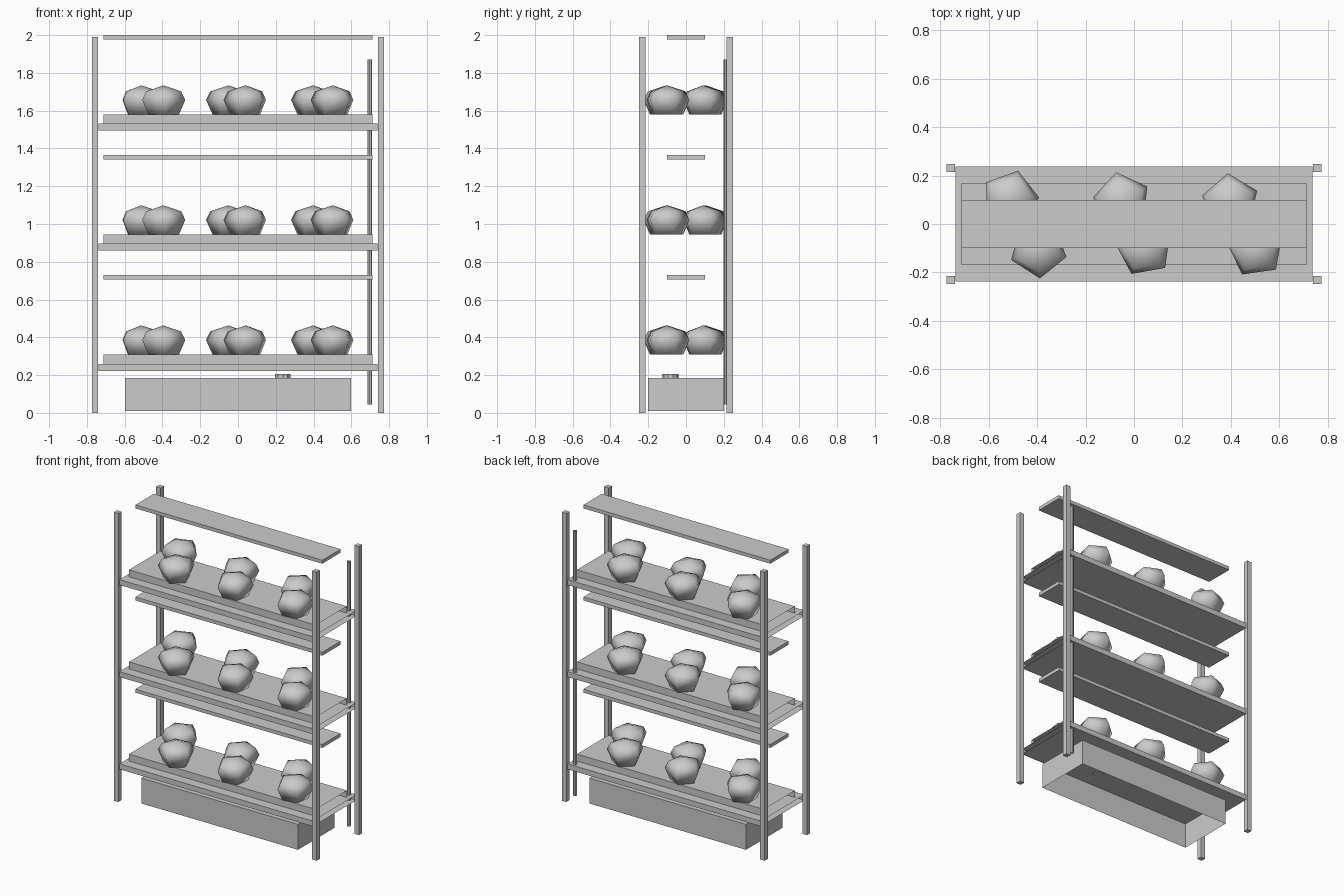
import bpy, bmesh, math
from mathutils import Vector

if "Cube" in bpy.data.objects:
    bpy.data.objects.remove(bpy.data.objects["Cube"])

grey = bpy.data.materials.new("light_grey")
grey.diffuse_color = (0.6, 0.6, 0.6, 1)
grey.use_nodes = True
grey.node_tree.nodes["Principled BSDF"].inputs["Base Color"].default_value = grey.diffuse_color


def finish(bm, name, smooth=False):
    mesh = bpy.data.meshes.new(name)
    bm.to_mesh(mesh)
    bm.free()
    mesh.materials.append(grey)
    if smooth:
        for p in mesh.polygons:
            p.use_smooth = True
    obj = bpy.data.objects.new(name, mesh)
    bpy.context.collection.objects.link(obj)
    return obj


def box(name, x, y, z, open_sides=()):
    """Box from (min, max) ranges, leaving out faces that look along open_sides."""
    bm = bmesh.new()
    bmesh.ops.create_cube(bm, size=1)
    bm.normal_update()
    drop = [f for f in bm.faces
            if any(f.normal.dot(Vector(d)) > 0.9 for d in open_sides)]
    bmesh.ops.delete(bm, geom=drop, context='FACES')
    for v in bm.verts:
        v.co = [lo + (c + 0.5) * (hi - lo) for c, (lo, hi) in zip(v.co, (x, y, z))]
    return finish(bm, name)


def cylinder(name, x, y, z0, z1, r, sides, caps):
    bm = bmesh.new()
    bmesh.ops.create_cone(bm, cap_ends=caps, segments=sides,
                          radius1=r, radius2=r, depth=z1 - z0)
    bmesh.ops.translate(bm, verts=bm.verts, vec=(x, y, (z0 + z1) / 2))
    return finish(bm, name)


def plant(name, x, y, z, phase):
    """Five-sided rounded clump with a flat base."""
    bm = bmesh.new()
    rings = []
    for r, h in ((0.085, 0.0), (0.12, 0.078), (0.097, 0.123)):
        ring = []
        for i in range(5):
            a = math.radians(phase + 72 * i)
            ring.append(bm.verts.new((x + r * math.cos(a), y + r * math.sin(a), z + h)))
        rings.append(ring)
    tip = bm.verts.new((x, y, z + 0.155))
    bm.faces.new(rings[0][::-1])
    for i in range(5):
        j = (i + 1) % 5
        for lo, hi in zip(rings, rings[1:]):
            bm.faces.new((lo[i], lo[j], hi[j], hi[i]))
        bm.faces.new((rings[-1][i], rings[-1][j], tip))
    return finish(bm, name, smooth=True)


# Corner posts
for sx in (-1, 1):
    for sy in (-1, 1):
        cx, cy = sx * 0.757, sy * 0.231
        box("corner_post", (cx - 0.017, cx + 0.017), (cy - 0.017, cy + 0.017), (0, 1.99))

# Three tiers: shelf, growing tray, lamp panel and six plants
ENDS = ((1, 0, 0), (-1, 0, 0))
PLANTS = ((-0.395, -0.105, 57), (0.042, -0.098, 28), (0.503, -0.102, 26),
          (-0.512, 0.105, 2), (-0.05, 0.096, 29), (0.398, 0.09, 23))
for base in (0.223, 0.859, 1.494):
    box("shelf", (-0.738, 0.738), (-0.238, 0.238), (base, base + 0.037), ENDS)
    box("growing_tray", (-0.713, 0.713), (-0.17, 0.17),
        (base + 0.037, base + 0.085), ENDS)
    box("lamp_panel", (-0.713, 0.713), (-0.1, 0.1), (base + 0.482, base + 0.506))
    for px, py, phase in PLANTS:
        plant("plant", px, py, base + 0.085, phase)

# Water tank, open underneath, with its pump on top
box("water_tank", (-0.598, 0.598), (-0.2, 0.2), (0.01, 0.185), ((0, 0, -1),))
cylinder("pump", 0.237, -0.082, 0.183, 0.207, 0.043, 10, True)

# Water pipe at the back
cylinder("water_pipe", 0.697, 0.212, 0.045, 1.87, 0.0125, 8, False)
